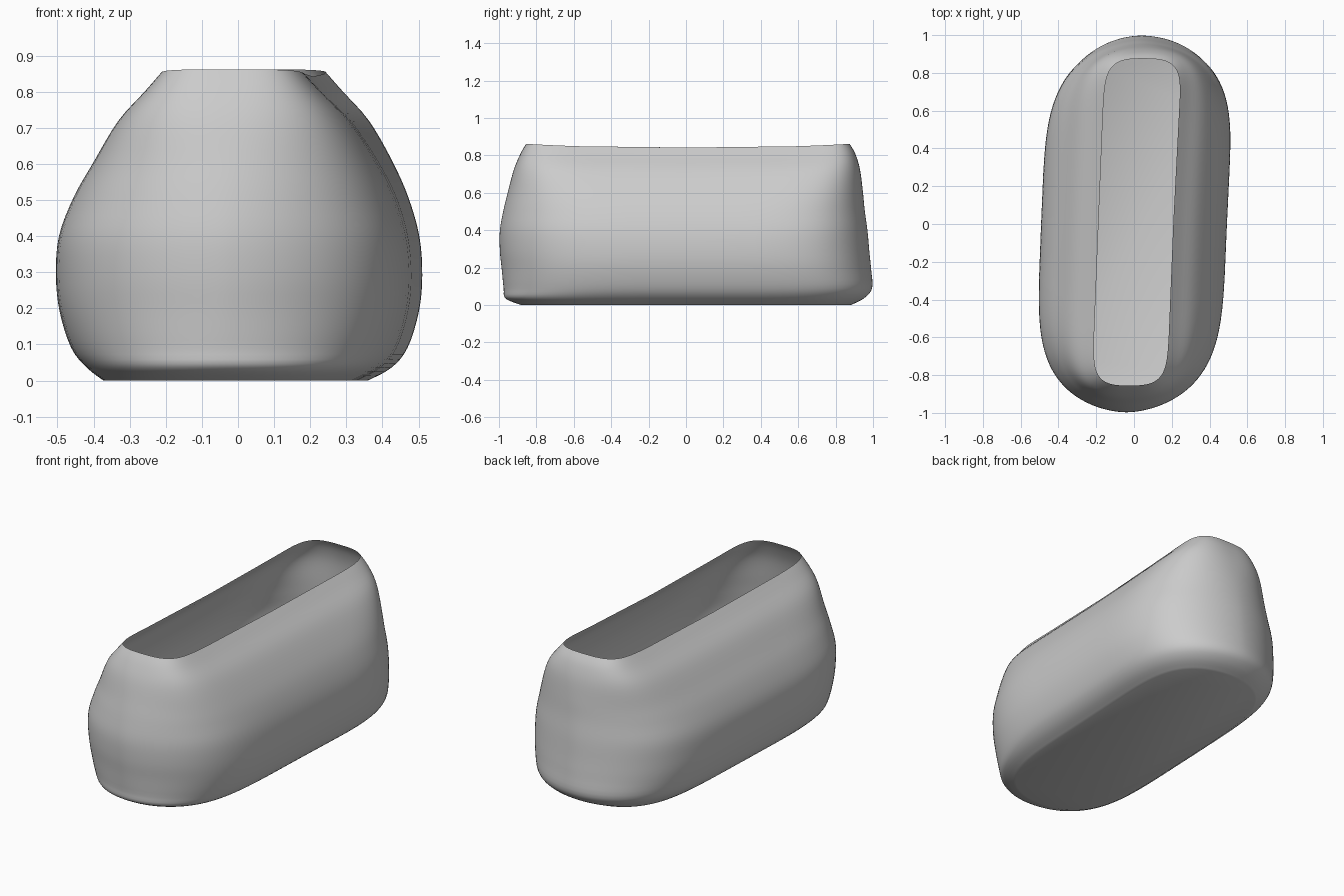
import bpy, bmesh, math

if "Cube" in bpy.data.objects:
    bpy.data.objects.remove(bpy.data.objects["Cube"])

# Sections: height, half width, front y, back y, end exponent, side exponent, centre x
SECTIONS = [
    (0.000, 0.350, -0.88, 0.88, 2.2, 5.0, -0.01),
    (0.035, 0.405, -0.965, 0.95, 2.0, 4.8, 0.0),
    (0.09, 0.450, -0.975, 0.995, 1.9, 4.6, 0.0),
    (0.19, 0.482, -0.985, 0.99, 1.8, 4.6, 0.0),
    (0.29, 0.492, -0.995, 0.98, 1.8, 4.6, 0.0),
    (0.40, 0.483, -0.995, 0.97, 1.8, 4.8, 0.0),
    (0.51, 0.446, -0.975, 0.955, 1.9, 5.0, 0.005),
    (0.61, 0.392, -0.95, 0.945, 2.0, 6.0, 0.01),
    (0.72, 0.322, -0.92, 0.93, 2.3, 8.0, 0.01),
    (0.80, 0.245, -0.885, 0.905, 2.7, 11.0, 0.01),
    (0.85, 0.198, -0.855, 0.875, 3.0, 14.0, 0.01),
]
POINTS, STEPS, SKEW = 120, 4, 0.04


def catmull(a, b, c, d, t):
    return 0.5 * (2 * b + (c - a) * t + (2 * a - 5 * b + 4 * c - d) * t * t
                  + (3 * b - a - 3 * c + d) * t ** 3)


def spow(v, p):
    return math.copysign(abs(v) ** p, v)


def ring(bm, s):
    z, hw, y0, y1, a, b, cx = s
    verts = []
    for i in range(POINTS):
        t = 2 * math.pi * i / POINTS
        x, u = hw * spow(math.cos(t), 2 / a), spow(math.sin(t), 2 / b)
        y = (y0 + y1) / 2 + (y1 - y0) / 2 * u
        # back right corner bulges out a little
        if x > 0 and u > 0:
            x *= 1 + 0.08 * u * u
        # rim dips slightly along its middle
        dip = (z / 0.85) ** 4 * (0.012 * abs(u) ** 3 - 0.008 * (1 - u * u))
        verts.append(bm.verts.new((cx + x + SKEW * y, y, z + dip)))
    return verts


# Soft open-topped pouch body
bm = bmesh.new()
last = len(SECTIONS) - 1
rings = []
for k in range(last):
    quad = [SECTIONS[max(0, min(last, k + o))] for o in (-1, 0, 1, 2)]
    for j in range(STEPS):
        rings.append(ring(bm, [catmull(*v, j / STEPS) for v in zip(*quad)]))
rings.append(ring(bm, SECTIONS[-1]))

for lo, hi in zip(rings, rings[1:]):
    for i in range(POINTS):
        j = (i + 1) % POINTS
        bm.faces.new((lo[i], lo[j], hi[j], hi[i]))
# Flat floor
bm.faces.new(rings[0][::-1])

mesh = bpy.data.meshes.new("pouch_body")
bm.to_mesh(mesh)
bm.free()
body = bpy.data.objects.new("pouch_body", mesh)
bpy.context.collection.objects.link(body)
bpy.context.view_layer.objects.active = body
body.select_set(True)
bpy.ops.object.shade_smooth_by_angle(angle=math.radians(50))
